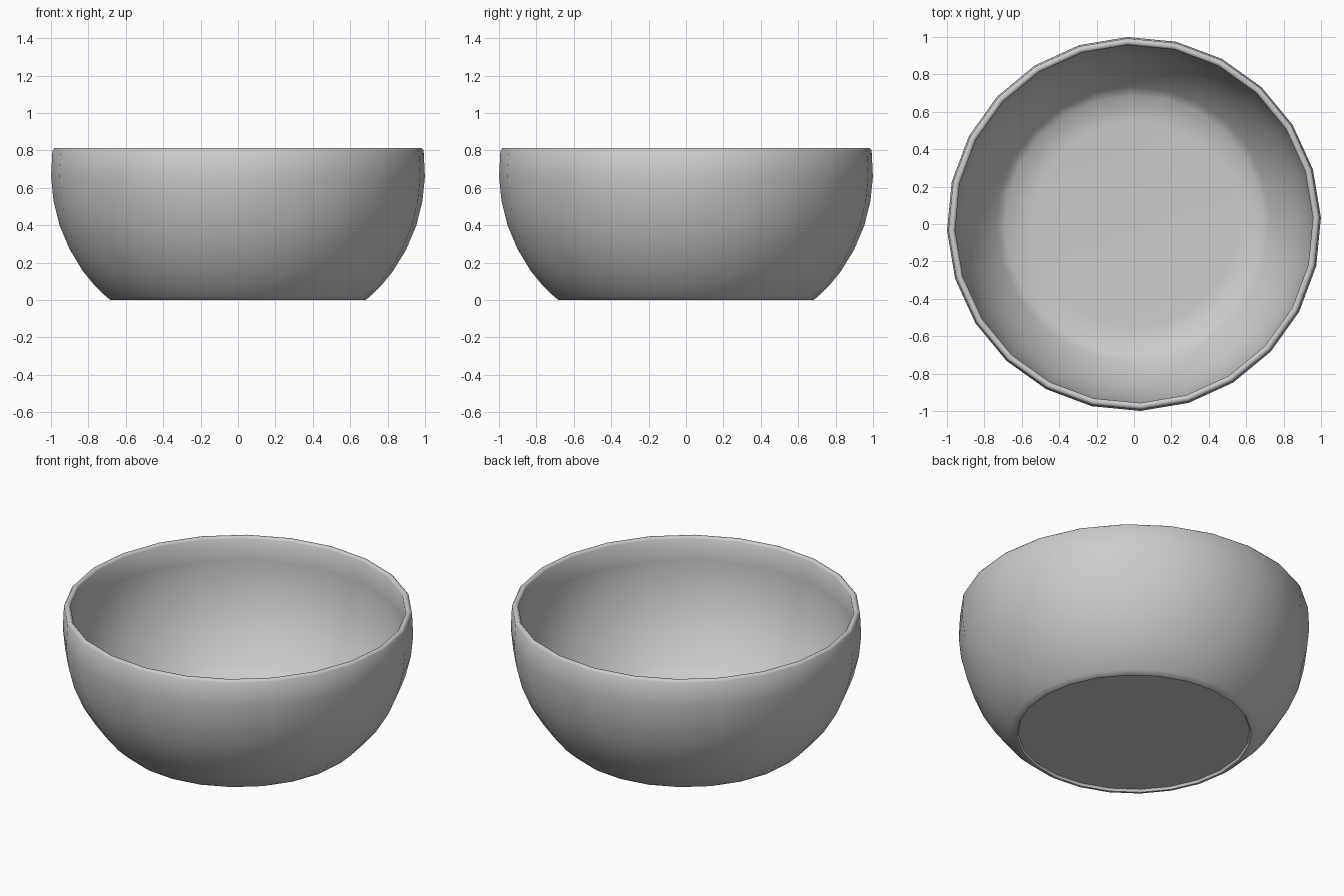
import bpy, bmesh, math

if "Cube" in bpy.data.objects:
    bpy.data.objects.remove(bpy.data.objects["Cube"])

SIDES = 24
PHASE = math.radians(2)

# Closed wall section as (radius, height): recessed base, outside, rim, inside, floor
profile = [
    (0.660, 0.015), (0.668, 0.0), (0.682, 0.0), (0.705, 0.018),
    (0.765, 0.075), (0.83, 0.155), (0.90, 0.27), (0.955, 0.40),
    (0.987, 0.53), (1.0, 0.66), (0.993, 0.80), (0.983, 0.812),
    (0.967, 0.812), (0.957, 0.80), (0.964, 0.66), (0.952, 0.54),
    (0.921, 0.41), (0.868, 0.285), (0.80, 0.175), (0.735, 0.095), (0.69, 0.052),
    (0.55, 0.042),
]

bm = bmesh.new()
rings = []
for r, z in profile:
    rings.append([bm.verts.new((r * math.cos(PHASE + math.tau * i / SIDES),
                                r * math.sin(PHASE + math.tau * i / SIDES), z))
                  for i in range(SIDES)])

# Wall strips
for low, high in zip(rings, rings[1:]):
    for i in range(SIDES):
        j = (i + 1) % SIDES
        bm.faces.new((low[i], low[j], high[j], high[i]))

# Underside and inner floor
bm.faces.new(rings[0][::-1])
bm.faces.new(rings[-1])
bmesh.ops.recalc_face_normals(bm, faces=bm.faces)

mesh = bpy.data.meshes.new("bowl")
bm.to_mesh(mesh)
bm.free()
bowl = bpy.data.objects.new("bowl", mesh)
bpy.context.collection.objects.link(bowl)

# Smooth walls with crisp foot edge
bpy.context.view_layer.objects.active = bowl
bowl.select_set(True)
bpy.ops.object.shade_smooth_by_angle(angle=math.radians(55))
